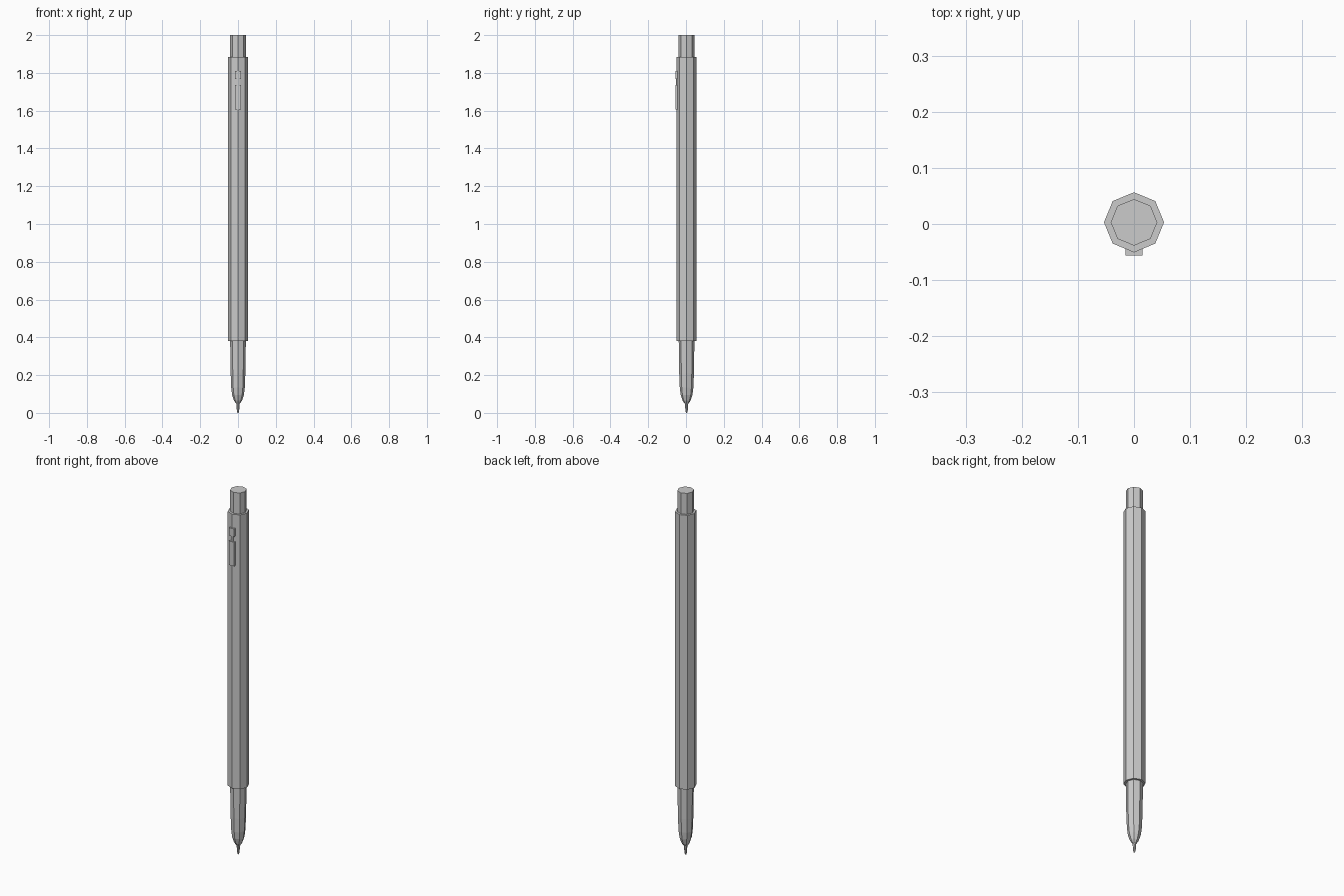
import bpy, bmesh, math

if "Cube" in bpy.data.objects:
    bpy.data.objects.remove(bpy.data.objects["Cube"])

SIDES = 8
CY = 0.003  # barrel axis sits slightly back so the clip fits the bounds


def lathe(name, profile):
    """Closed eight-sided solid from (radius, z) points, bottom to top."""
    bm = bmesh.new()
    rings = []
    for r, z in profile:
        rings.append([bm.verts.new((r * math.cos(i * math.tau / SIDES),
                                    CY + r * math.sin(i * math.tau / SIDES), z))
                      for i in range(SIDES)])
    for a, b in zip(rings, rings[1:]):
        for i in range(SIDES):
            j = (i + 1) % SIDES
            bm.faces.new((a[i], a[j], b[j], b[i]))
    bm.faces.new(rings[0][::-1])
    bm.faces.new(rings[-1])
    return finish(name, bm)


def plate(name, half_outline, y_front, y_back):
    """Mirrored (x, z) outline extruded along y."""
    pts = half_outline + [(-x, z) for x, z in reversed(half_outline)]
    bm = bmesh.new()
    face = bm.faces.new([bm.verts.new((x, y_front, z)) for x, z in pts])
    ext = bmesh.ops.extrude_face_region(bm, geom=[face], use_keep_orig=True)
    verts = [v for v in ext["geom"] if isinstance(v, bmesh.types.BMVert)]
    bmesh.ops.translate(bm, verts=verts, vec=(0, y_back - y_front, 0))
    return finish(name, bm)


def finish(name, bm):
    bmesh.ops.recalc_face_normals(bm, faces=bm.faces)
    mesh = bpy.data.meshes.new(name)
    bm.to_mesh(mesh)
    bm.free()
    obj = bpy.data.objects.new(name, mesh)
    bpy.context.collection.objects.link(obj)
    return obj


# Main barrel and push button at the top
lathe("barrel", [(0.0536, 0.38), (0.0536, 1.885)])
lathe("push_button", [(0.0415, 1.885), (0.0415, 2.0)])

# Tapered grip and writing point
lathe("grip", [(0.011, 0.05), (0.021, 0.065), (0.031, 0.095), (0.036, 0.135),
               (0.039, 0.21), (0.0415, 0.38)])
lathe("writing_point", [(0.003, 0.0), (0.006, 0.01), (0.009, 0.05)])

# Raised detail on the front: long plate, narrow neck, small plate
plate("long_plate", [(0.0155, 1.605), (0.0155, 1.737)], -0.0565, -0.04)
plate("neck", [(0.007, 1.737), (0.007, 1.767)], -0.0525, -0.04)
plate("small_plate", [(0.0155, 1.767), (0.0155, 1.81)], -0.0565, -0.04)
